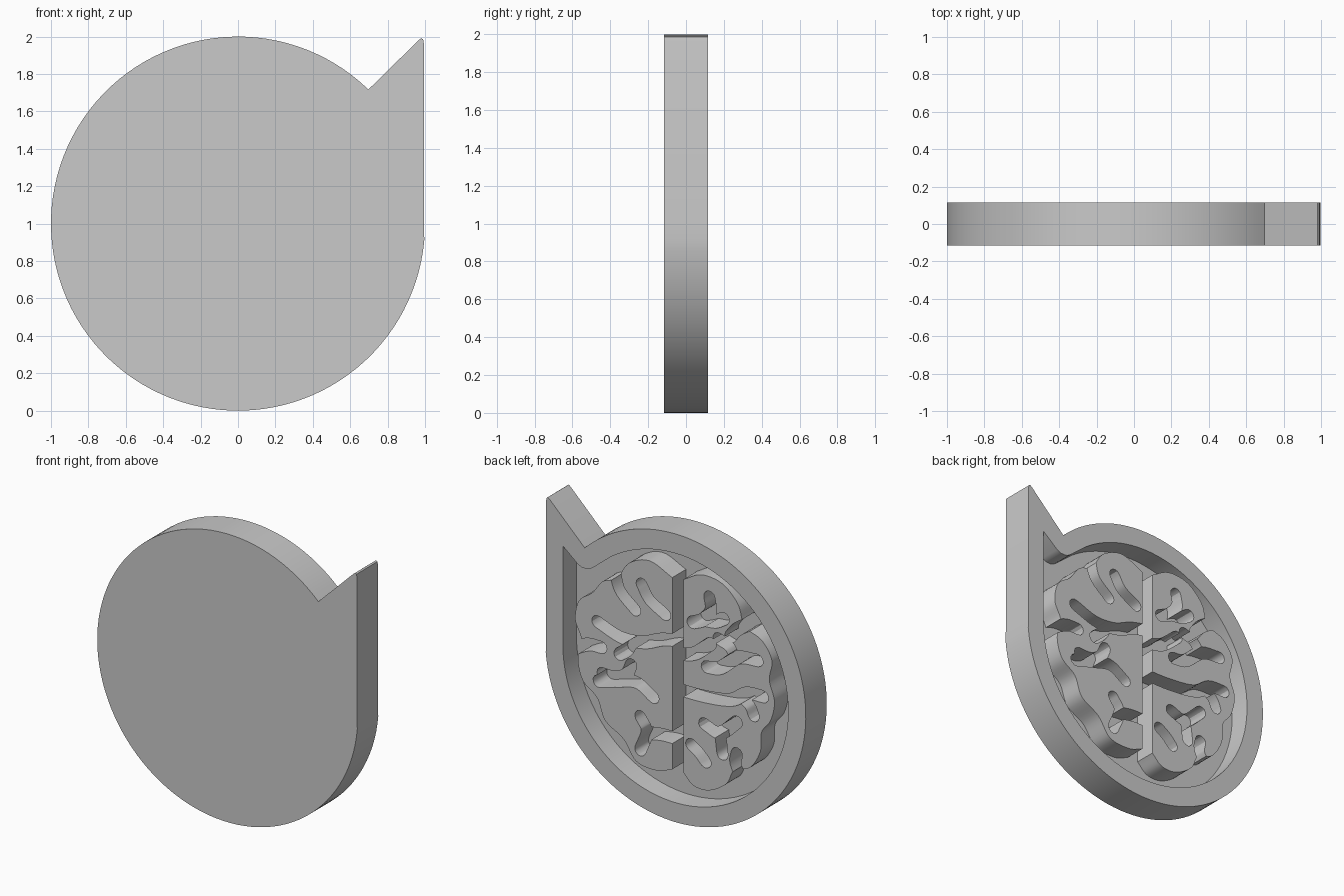
import bpy
import bmesh
from math import sin, cos, pi, radians, atan2
from mathutils import Vector

default_cube = bpy.data.objects.get("Cube")
if default_cube:
    bpy.data.objects.remove(default_cube, do_unlink=True)

FRONT, BACK, FLOOR = -0.115, 0.115, -0.035
GROOVE = 0.043

grey = bpy.data.materials.new("plain grey")
grey.use_nodes = True
grey.diffuse_color = (0.59, 0.59, 0.59, 1)
grey.node_tree.nodes["Principled BSDF"].inputs["Base Color"].default_value = grey.diffuse_color


def prism(name, outline, y_start, y_end):
    """Extrude an outline of (x, z) points along y."""
    bm = bmesh.new()
    face = bm.faces.new([bm.verts.new((x, y_start, z)) for x, z in outline])
    extruded = bmesh.ops.extrude_face_region(bm, geom=[face])["geom"]
    verts = [v for v in extruded if isinstance(v, bmesh.types.BMVert)]
    bmesh.ops.translate(bm, verts=verts, vec=(0, y_end - y_start, 0))
    bmesh.ops.recalc_face_normals(bm, faces=bm.faces)
    if bm.calc_volume(signed=True) < 0:
        bmesh.ops.reverse_faces(bm, faces=bm.faces)
    mesh = bpy.data.meshes.new(name)
    bm.to_mesh(mesh)
    bm.free()
    mesh.materials.append(grey)
    obj = bpy.data.objects.new(name, mesh)
    bpy.context.collection.objects.link(obj)
    return obj


def carve(target, cutter):
    """Subtract the cutter from the target and discard it."""
    cutter.hide_render = True
    modifier = target.modifiers.new("carve", 'BOOLEAN')
    modifier.operation = 'DIFFERENCE'
    modifier.solver = 'MANIFOLD'
    modifier.object = cutter
    evaluated = target.evaluated_get(bpy.context.evaluated_depsgraph_get())
    target.data = bpy.data.meshes.new_from_object(evaluated)
    target.modifiers.clear()
    bpy.data.objects.remove(cutter, do_unlink=True)


def smooth_edges(obj):
    bpy.ops.object.select_all(action='DESELECT')
    obj.select_set(True)
    bpy.context.view_layer.objects.active = obj
    bpy.ops.object.shade_smooth_by_angle(angle=radians(30))


def arc(radius, start, end, steps, centre=(0, 1)):
    """Points on an arc, angles in degrees."""
    angles = [radians(start + (end - start) * i / steps) for i in range(steps + 1)]
    return [(centre[0] + radius * cos(a), centre[1] + radius * sin(a)) for a in angles]


def spline(points, steps=6):
    """Smooth open curve through the points."""
    p = [Vector(q) for q in points]
    p = [p[0] * 2 - p[1]] + p + [p[-1] * 2 - p[-2]]
    result = []
    for a, b, c, d in zip(p, p[1:], p[2:], p[3:]):
        for i in range(steps):
            t = i / steps
            result.append((b * 2 + (c - a) * t + (a * 2 - b * 5 + c * 4 - d) * t ** 2
                           + (b * 3 - a - c * 3 + d) * t ** 3) / 2)
    return result + [p[-2]]


def stroke(points, radius):
    """Outline of a round-ended stroke along a smooth path."""
    path = spline(points)
    sides = ([], [])
    for i, p in enumerate(path):
        along = (path[min(i + 1, len(path) - 1)] - path[max(i - 1, 0)]).normalized()
        normal = Vector((-along.y, along.x)) * radius
        sides[0].append(p + normal)
        sides[1].append(p - normal)

    def cap(tip, before):
        heading = tip - before
        turn = atan2(heading.y, heading.x)
        return [tip + Vector((cos(turn + a), sin(turn + a))) * radius
                for a in (pi / 2 - pi * k / 6 for k in range(1, 6))]

    return (sides[0] + cap(path[-1], path[-2])
            + sides[1][::-1] + cap(path[0], path[1]))


# Round body with a pointed tail
body = prism("body", arc(1, 45.8, 355, 96)
             + [(0.994, 1.0), (0.994, 1.96), (0.99, 1.985), (0.98, 1.992), (0.965, 1.98)],
             FRONT, BACK)

# Recess that leaves a rim of even width
recess = prism("recess_cutter", arc(0.865, 55, 360, 80)
               + [(0.865, 1.685), (0.75, 1.59)]
               + spline([(0.72, 1.575), (0.66, 1.58), (0.58, 1.64)], 4)[:-1],
               FLOOR, BACK + 0.1)
carve(body, recess)
smooth_edges(body)

# Brain halves: outer edge from bottom to top, then the grooves
left_edge = [(0.025, 0.36), (0.14, 0.32), (0.3, 0.34), (0.4, 0.47), (0.54, 0.56),
             (0.6, 0.7), (0.71, 0.79), (0.75, 0.93), (0.72, 1.07), (0.77, 1.2),
             (0.74, 1.34), (0.64, 1.42), (0.56, 1.52), (0.45, 1.57), (0.36, 1.7),
             (0.2, 1.76), (0.025, 1.69)]
left_grooves = [
    [(0.26, 1.58), (0.2, 1.49), (0.08, 1.42)],
    [(0.47, 1.65), (0.43, 1.5), (0.31, 1.39)],
    [(-0.05, 1.27), (0.1, 1.24), (0.25, 1.18), (0.42, 1.17), (0.6, 1.23)],
    [(0.33, 1.17), (0.37, 1.1), (0.43, 1.05)],
    [(0.85, 0.96), (0.68, 1.05), (0.57, 1.06)],
    [(0.59, 0.82), (0.45, 0.86), (0.3, 0.89), (0.17, 0.82)],
    [(0.56, 0.88), (0.46, 0.88), (0.38, 0.92), (0.34, 1)],
    [(0.27, 0.66), (0.22, 0.57), (0.27, 0.43)],
    [(-0.05, 0.58), (0.1, 0.58), (0.22, 0.56)],
]
right_edge = [(-0.06, 0.36), (-0.14, 0.29), (-0.26, 0.29), (-0.39, 0.37), (-0.45, 0.48),
              (-0.57, 0.53), (-0.65, 0.66), (-0.66, 0.8), (-0.73, 0.9), (-0.76, 1.04),
              (-0.72, 1.18), (-0.74, 1.32), (-0.66, 1.44), (-0.53, 1.5), (-0.48, 1.64),
              (-0.36, 1.75), (-0.2, 1.77), (-0.06, 1.7)]
right_grooves = [
    [(-0.13, 1.42), (-0.21, 1.46), (-0.27, 1.54), (-0.26, 1.63)],
    [(-0.22, 1.46), (-0.3, 1.47), (-0.37, 1.51)],
    [(-0.61, 1.55), (-0.48, 1.47), (-0.42, 1.4)],
    [(0.03, 1.17), (-0.13, 1.2), (-0.27, 1.31)],
    [(-0.63, 1.29), (-0.48, 1.27), (-0.34, 1.16), (-0.24, 1.14)],
    [(-0.46, 1.26), (-0.41, 1.33), (-0.33, 1.36)],
    [(0.03, 0.93), (-0.2, 0.93), (-0.42, 0.96), (-0.55, 1.04), (-0.67, 1.05)],
    [(-0.5, 1.01), (-0.57, 0.96), (-0.6, 0.9)],
    [(-0.12, 0.57), (-0.18, 0.53), (-0.23, 0.48)],
    [(-0.22, 0.74), (-0.34, 0.71), (-0.47, 0.82)],
    [(-0.34, 0.71), (-0.35, 0.65), (-0.36, 0.57)],
    [(-0.51, 0.43), (-0.46, 0.53), (-0.47, 0.6)],
]

for side, edge, grooves in (("left", left_edge, left_grooves),
                            ("right", right_edge, right_grooves)):
    half = prism(side + "_brain_half", spline(edge), FLOOR - 0.02, BACK)
    for groove in grooves:
        carve(half, prism("groove_cutter", stroke(groove, GROOVE), FRONT, BACK + 0.1))
    smooth_edges(half)
